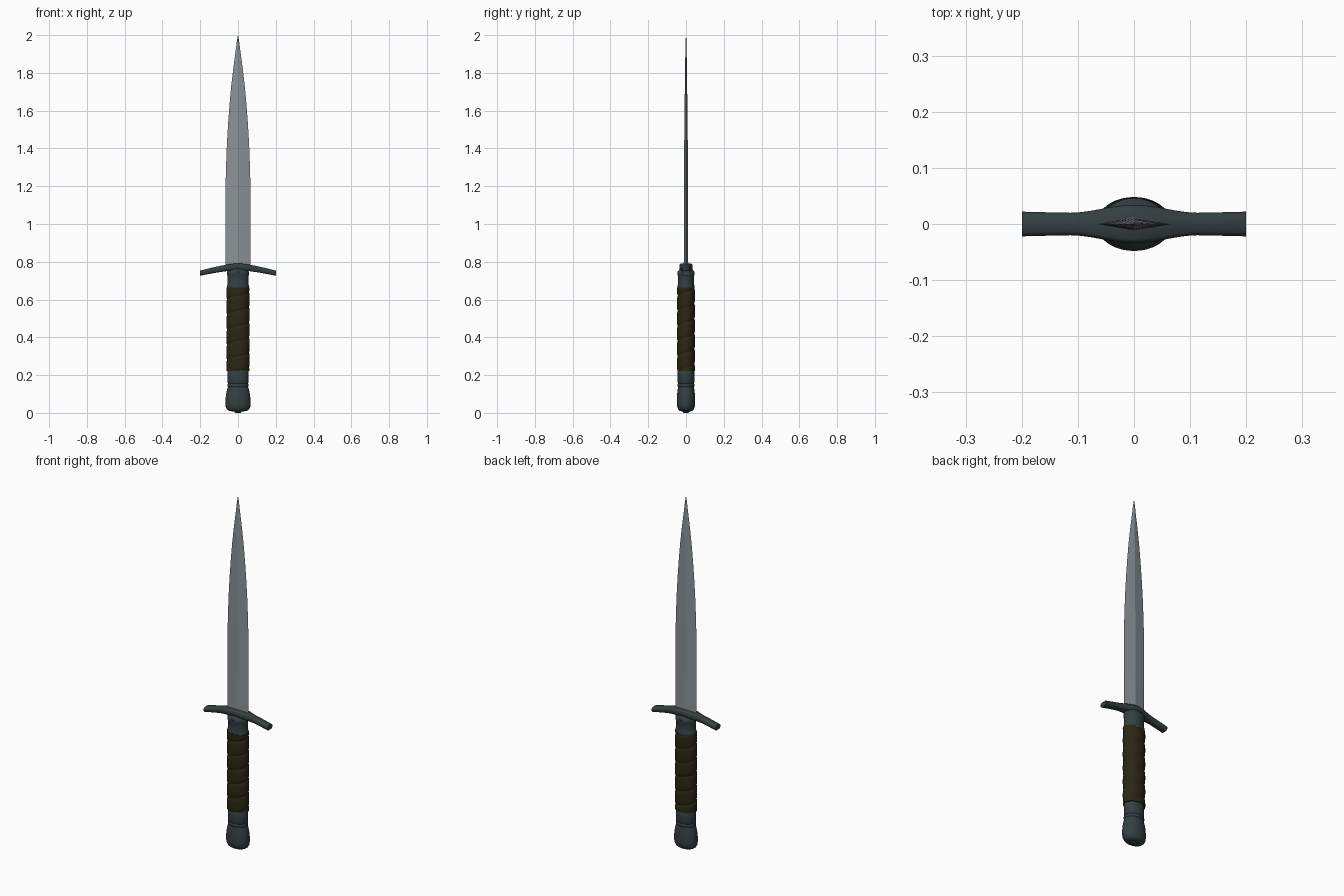
import bpy, bmesh, math

if "Cube" in bpy.data.objects:
    bpy.data.objects.remove(bpy.data.objects["Cube"])


def material(name, rgb):
    m = bpy.data.materials.new(name)
    m.diffuse_color = (*rgb, 1)
    m.use_nodes = True
    m.node_tree.nodes["Principled BSDF"].inputs["Base Color"].default_value = m.diffuse_color
    return m


STEEL = material("blade steel", (0.255, 0.285, 0.305))
DARK = material("dark metal", (0.034, 0.050, 0.053))
LEATHER = material("dark olive leather", (0.023, 0.020, 0.006))


def loft(name, rings, mat, angle=30):
    """Skin a list of closed rings with capped ends."""
    bm = bmesh.new()
    vs = [[bm.verts.new(p) for p in ring] for ring in rings]
    n = len(vs[0])
    for a, b in zip(vs, vs[1:]):
        for i in range(n):
            j = (i + 1) % n
            bm.faces.new((a[i], a[j], b[j], b[i]))
    bm.faces.new(vs[0][::-1])
    bm.faces.new(vs[-1])
    bmesh.ops.recalc_face_normals(bm, faces=bm.faces)
    me = bpy.data.meshes.new(name)
    bm.to_mesh(me)
    bm.free()
    me.materials.append(mat)
    ob = bpy.data.objects.new(name, me)
    bpy.context.collection.objects.link(ob)
    bpy.ops.object.select_all(action='DESELECT')
    ob.select_set(True)
    bpy.context.view_layer.objects.active = ob
    bpy.ops.object.shade_smooth_by_angle(angle=math.radians(angle))
    return ob


def oval(name, profile, mat=DARK, n=40):
    """Oval turned part from (half x, half y, z) rows."""
    loft(name, [[(a * math.cos(t), b * math.sin(t), z)
                 for t in (2 * math.pi * i / n for i in range(n))]
                for a, b, z in profile], mat, 40)


# Blade: flat diamond section tapering to a point
blade = [(0.77, 0.067, 0.012), (1.20, 0.066, 0.0105), (1.30, 0.0635, 0.010),
         (1.42, 0.059, 0.0095), (1.53, 0.0525, 0.0085), (1.63, 0.045, 0.0075),
         (1.73, 0.036, 0.006), (1.82, 0.0255, 0.005), (1.91, 0.0135, 0.0035),
         (1.96, 0.007, 0.0025), (2.0, 0.0005, 0.0005)]
loft("blade", [[(w, 0, z), (0, d, z), (-w, 0, z), (0, -d, z)]
               for z, w, d in blade], STEEL, 5)


# Guard: arched bar, swollen in the middle, chamfered section
def guard_ring(x):
    u = abs(x) / 0.2
    swell = 0.5 + 0.5 * math.cos(math.pi * min(1, u / 0.58))
    y = 0.020 + 0.014 * swell + 0.002 * max(0, u - 0.6) / 0.4
    top = 0.792 - 0.039 * u ** 1.4
    bottom = 0.756 - 0.030 * u ** 1.4
    c = 0.007
    return [(x, y, bottom + c), (x, y, top - c), (x, y - c, top), (x, c - y, top),
            (x, -y, top - c), (x, -y, bottom + c), (x, c - y, bottom), (x, y - c, bottom)]


loft("guard", [guard_ring(-0.2 + 0.4 * i / 32) for i in range(33)], DARK, 50)

# Collar between guard and grip
oval("upper_collar", [(0.056, 0.043, 0.655), (0.059, 0.046, 0.662), (0.059, 0.046, 0.672),
                      (0.056, 0.043, 0.680), (0.056, 0.043, 0.725), (0.059, 0.046, 0.733),
                      (0.059, 0.046, 0.745), (0.055, 0.040, 0.752), (0.050, 0.032, 0.765)])

# Grip: spiral leather wrap as a helical ripple
N, ROWS, PITCH = 48, 110, 0.08


def grip_ring(k):
    z = 0.222 + (0.664 - 0.222) * k / ROWS
    ring = []
    for i in range(N):
        t = 2 * math.pi * i / N
        phase = (z / PITCH - t / (2 * math.pi)) % 1
        d = 0.0055 * abs(2 * phase - 1) ** 5
        ring.append(((0.062 - d) * math.cos(t), (0.048 - d) * math.sin(t), z))
    return ring


loft("grip", [grip_ring(k) for k in range(ROWS + 1)], LEATHER, 60)

# Ferrule below the grip
oval("lower_ferrule", [(0.052, 0.041, 0.135), (0.056, 0.045, 0.143), (0.056, 0.045, 0.150),
                       (0.053, 0.042, 0.156), (0.056, 0.044, 0.162), (0.056, 0.044, 0.225),
                       (0.054, 0.042, 0.229)])

# Pommel and its end button
oval("pommel", [(0.030, 0.022, 0.008), (0.048, 0.034, 0.011), (0.058, 0.041, 0.018),
                (0.065, 0.046, 0.032), (0.067, 0.048, 0.050), (0.066, 0.048, 0.075),
                (0.063, 0.047, 0.100), (0.058, 0.044, 0.124), (0.053, 0.042, 0.138),
                (0.047, 0.037, 0.144)])
oval("pommel_button", [(0.012, 0.012, 0.0), (0.018, 0.017, 0.003), (0.020, 0.019, 0.012)], DARK, 20)
